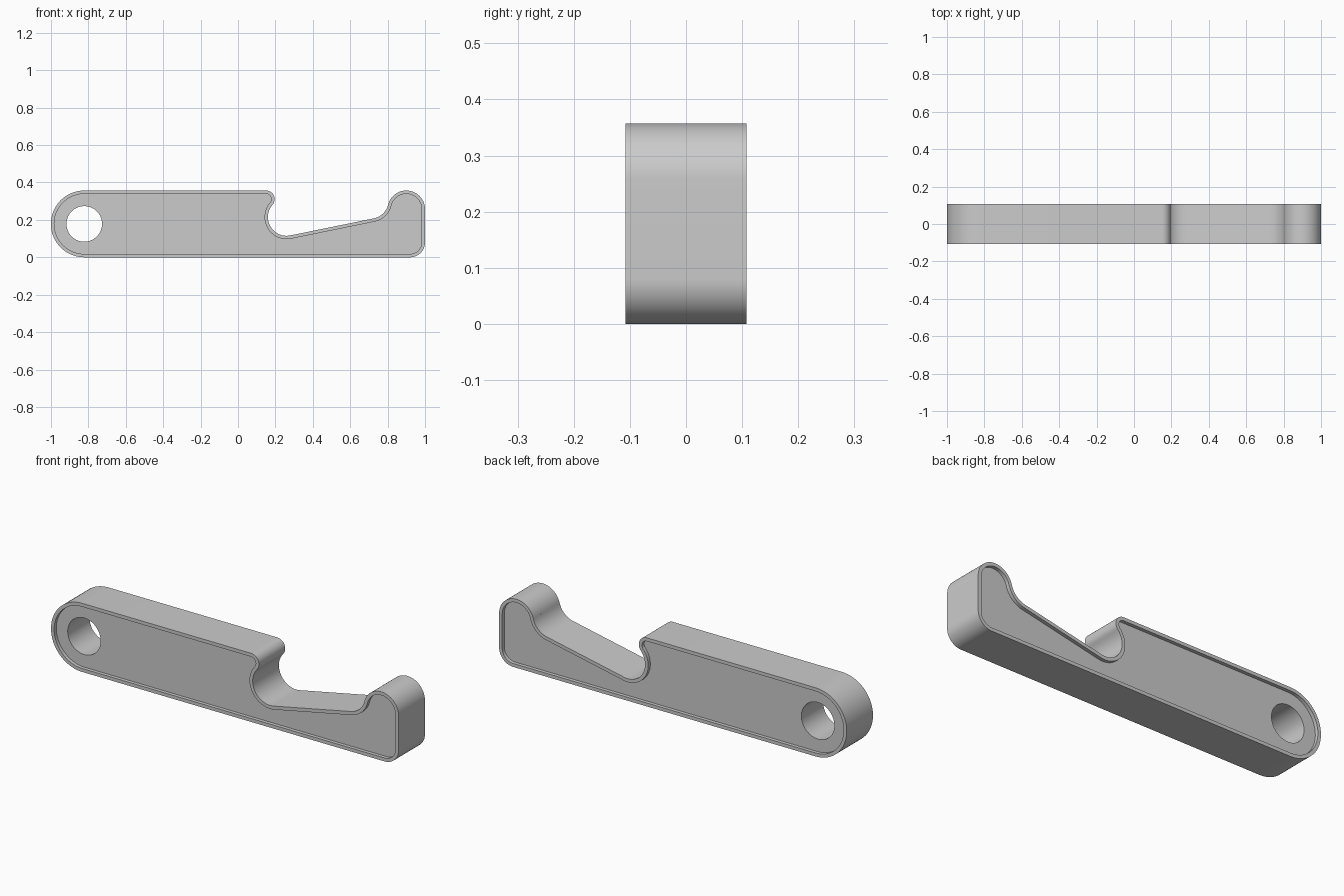
import bpy
import bmesh
from math import radians, degrees, cos, sin, atan2

cube = bpy.data.objects.get("Cube")
if cube:
    bpy.data.objects.remove(cube)

HALF = 0.108     # half thickness
RIM = 0.018      # rim width
DEPTH = 0.018    # recess depth on each side

# Centres of the profile arcs
head, fillet = (0.9, 0.257), (0.706, 0.306)
pocket, lip = (0.26, 0.215), (0.15, 0.311)
eye = (-0.822, 0.1785)


def direction(a, b):
    return degrees(atan2(b[1] - a[1], b[0] - a[0]))


to_fillet = direction(head, fillet)
to_lip = direction(pocket, lip)
ramp = -78.5     # normal of the sloping ramp

# centre, radius, start angle, end angle; falling angles are concave arcs
ARCS = [
    ((0.92, 0.08), 0.08, -90, 0),
    (head, 0.1, 0, to_fillet),
    (fillet, 0.1, to_fillet - 180, ramp),
    (pocket, 0.1, ramp, to_lip - 360),
    (lip, 0.046, to_lip - 180, 90),
    (eye, 0.1785, 90, 270),
]


def arc(centre, radius, start, end, steps):
    angles = [radians(start + (end - start) * i / steps) for i in range(steps + 1)]
    return [(centre[0] + radius * cos(a), centre[1] + radius * sin(a)) for a in angles]


def outline(inset):
    points = []
    for centre, radius, start, end in ARCS:
        r = radius - inset if end > start else radius + inset
        points += arc(centre, r, start, end, max(10, int(abs(end - start) / 5)))
    return points


bm = bmesh.new()


def ring(points, y):
    return [bm.verts.new((x, y, z)) for x, z in points]


def bridge(a, b):
    for i in range(len(a)):
        j = (i + 1) % len(a)
        bm.faces.new((a[i], a[j], b[j], b[i]))


def loop_edges(loop):
    return [bm.edges.get((loop[i - 1], loop[i])) for i in range(len(loop))]


# Rim, recess wall and recessed panel on each side
hole_points = arc(eye, 0.095, 0, 360, 64)[:-1]
outer, holes = [], []
for side in (-1, 1):
    edge = ring(outline(0), side * HALF)
    lip_top = ring(outline(RIM), side * HALF)
    floor = ring(outline(RIM), side * (HALF - DEPTH))
    hole = ring(hole_points, side * (HALF - DEPTH))
    bridge(edge, lip_top)
    bridge(lip_top, floor)
    outer.append(edge)
    holes.append(hole)

# Outside wall and through hole
bridge(*outer)
bridge(*holes)

# Panels with the hole left open
bm.verts.ensure_lookup_table()
for side, hole in zip((-1, 1), holes):
    y = side * (HALF - DEPTH)
    edges = [e for e in bm.edges if all(abs(v.co.y - y) < 1e-5 for v in e.verts)]
    bmesh.ops.triangle_fill(bm, edges=edges, use_beauty=True, use_dissolve=False)

bmesh.ops.recalc_face_normals(bm, faces=bm.faces)
mesh = bpy.data.meshes.new("hook_bar")
bm.to_mesh(mesh)
bm.free()
bar = bpy.data.objects.new("hook_bar", mesh)
bpy.context.collection.objects.link(bar)

# Plain grey
grey = bpy.data.materials.new("grey")
grey.use_nodes = True
colour = (0.6, 0.6, 0.6, 1)
grey.diffuse_color = colour
grey.node_tree.nodes["Principled BSDF"].inputs["Base Color"].default_value = colour
mesh.materials.append(grey)

bpy.ops.object.select_all(action="DESELECT")
bar.select_set(True)
bpy.context.view_layer.objects.active = bar
bpy.ops.object.shade_smooth_by_angle(angle=radians(30))
